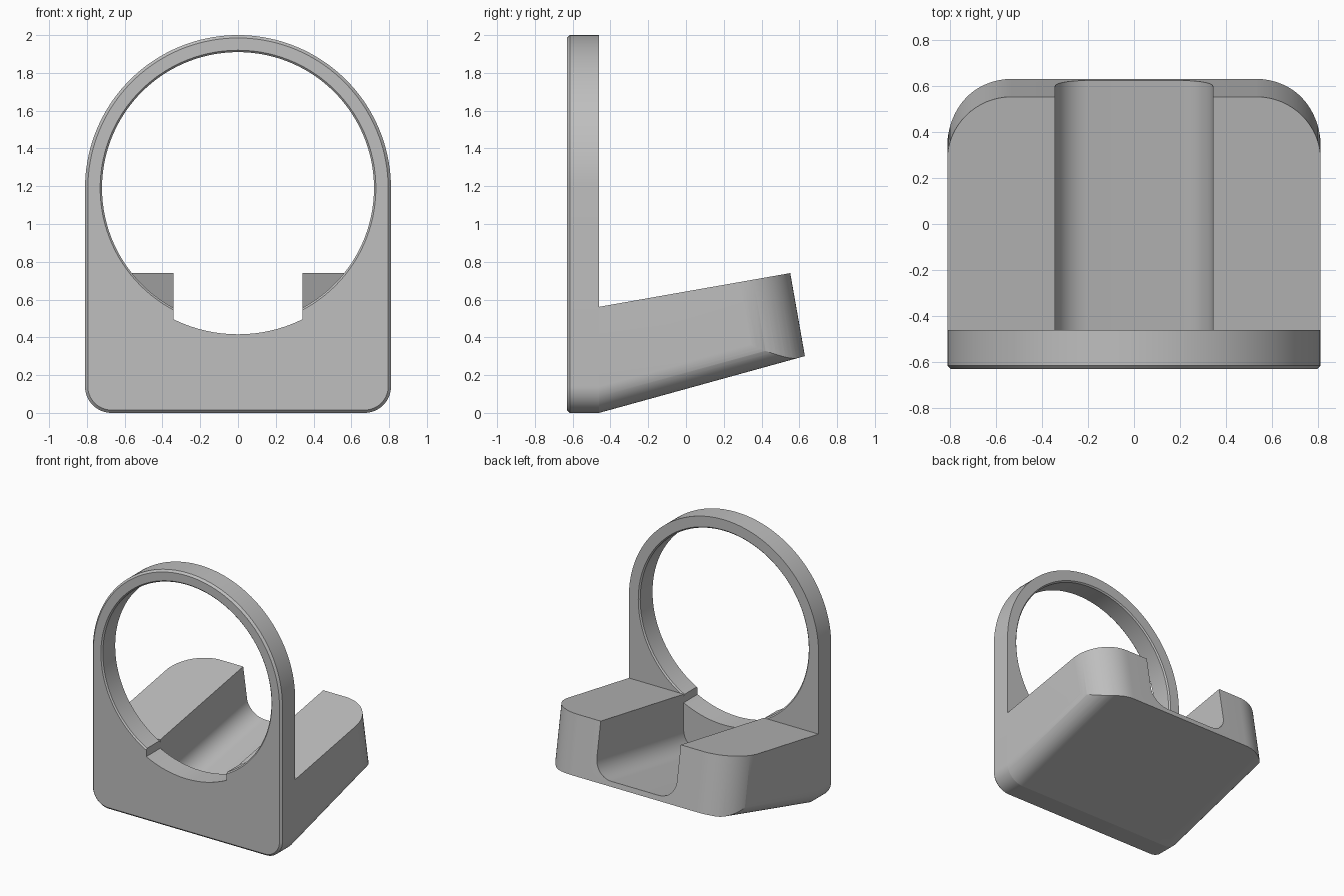
import bpy, bmesh
from math import sin, cos, pi, radians, sqrt
from mathutils import Vector

if "Cube" in bpy.data.objects:
    bpy.data.objects.remove(bpy.data.objects["Cube"])

FRONT, PLATE_BACK, HALF = -0.63, -0.46, 0.81
HOLE_Z, HOLE_R = 1.19, 0.72

grey = bpy.data.materials.new("plain grey")
grey.use_nodes = True
colour = (0.52, 0.52, 0.52, 1)
grey.diffuse_color = colour
grey.node_tree.nodes["Principled BSDF"].inputs["Base Color"].default_value = colour


def arc(cx, cz, r, start, end, steps):
    angles = [radians(start + (end - start) * i / steps) for i in range(steps + 1)]
    return [(cx + r * cos(a), cz + r * sin(a)) for a in angles]


def rounded_u(half, top, r, inset=0):
    """Outline with rounded lower corners and an open straight top."""
    c = half - r
    left = arc(-c, r, r - inset, 180, 270, 16)
    right = arc(c, r, r - inset, 270, 360, 16)
    return left + right + [(half - inset, top), (-half + inset, top)]


def loft(name, sections):
    """Solid through matching closed cross-sections."""
    bm = bmesh.new()
    rings = [[bm.verts.new(p) for p in s] for s in sections]
    n = len(rings[0])
    for a, b in zip(rings, rings[1:]):
        for i in range(n):
            j = (i + 1) % n
            bm.faces.new((a[i], a[j], b[j], b[i]))
    bm.faces.new(rings[0])
    bm.faces.new(rings[-1])
    bmesh.ops.recalc_face_normals(bm, faces=bm.faces)
    mesh = bpy.data.meshes.new(name)
    bm.to_mesh(mesh)
    bm.free()
    mesh.materials.append(grey)
    obj = bpy.data.objects.new(name, mesh)
    bpy.context.collection.objects.link(obj)
    return obj


def section(outline, y, rise=0):
    return [Vector((x, y, z + rise)) for x, z in outline]


def combine(obj, tool, operation):
    mod = obj.modifiers.new("cut", "BOOLEAN")
    mod.operation, mod.solver, mod.object = operation, "EXACT", tool
    tool.hide_render = True
    bpy.context.view_layer.objects.active = obj
    bpy.ops.object.modifier_apply(modifier=mod.name)
    bpy.data.objects.remove(tool)


# Arched front plate with a chamfered front rim
def plate_outline(inset):
    lower = rounded_u(HALF, HOLE_Z, 0.14, inset)[:-2]
    return lower + arc(0, HOLE_Z, HALF - inset, 0, 180, 72)


plate = loft("front_plate", [section(plate_outline(0.015), FRONT),
                             section(plate_outline(0), FRONT + 0.015),
                             section(plate_outline(0), PLATE_BACK)])

# Round opening, chamfered at both ends
steps = [(FRONT - 0.02, 0.03), (FRONT + 0.01, 0), (PLATE_BACK - 0.01, 0), (PLATE_BACK + 0.02, 0.03)]
hole = loft("hole_cutter", [section(arc(0, HOLE_Z, HOLE_R + d, 0, 360, 120)[:-1], y)
                            for y, d in steps])
combine(plate, hole, "DIFFERENCE")

# Shallow notch under the opening
NOTCH, NOTCH_R = 0.342, 0.774
drop = sqrt(NOTCH_R ** 2 - NOTCH ** 2)
notch_outline = [(-NOTCH, 0.9)]
for i in range(17):
    x = NOTCH * (i / 8 - 1)
    notch_outline.append((x, HOLE_Z - sqrt(NOTCH_R ** 2 - x * x)))
notch_outline.append((NOTCH, 0.9))
notch = loft("notch_cutter", [section(notch_outline, y) for y in (-0.8, -0.3)])
combine(plate, notch, "DIFFERENCE")

# Rear block: rounded underside rising towards the back
under = rounded_u(HALF, 2, 0.14)
block = loft("rear_block", [section(under, y, (y - PLATE_BACK) * 0.276)
                            for y in (PLATE_BACK, 1)])

# Tilted footprint with rounded rear corners gives the sloping top and back
tilt = radians(10)
along = Vector((0, cos(tilt), sin(tilt)))
down = Vector((0, sin(tilt), -cos(tilt)))
corner = Vector((0, 0.552, 0.74))
footprint = rounded_u(HALF + 0.0005, 2, 0.28)
column = loft("footprint_cutter", [[corner + Vector((x, 0, 0)) - along * t + down * d
                                    for x, t in footprint] for d in (0, 1.5)])
combine(block, column, "INTERSECT")

# Channel with filleted floor along the block
channel = rounded_u(NOTCH, 1.2, 0.14)
groove = loft("groove_cutter", [section(channel, y, 0.34 + (y - 0.625) * 0.178)
                                for y in (-0.6, 0.9)])
combine(block, groove, "DIFFERENCE")

# Smooth curves, sharp edges
bpy.ops.object.select_all(action="DESELECT")
for part in (plate, block):
    part.select_set(True)
bpy.context.view_layer.objects.active = plate
bpy.ops.object.shade_smooth_by_angle(angle=radians(25))
